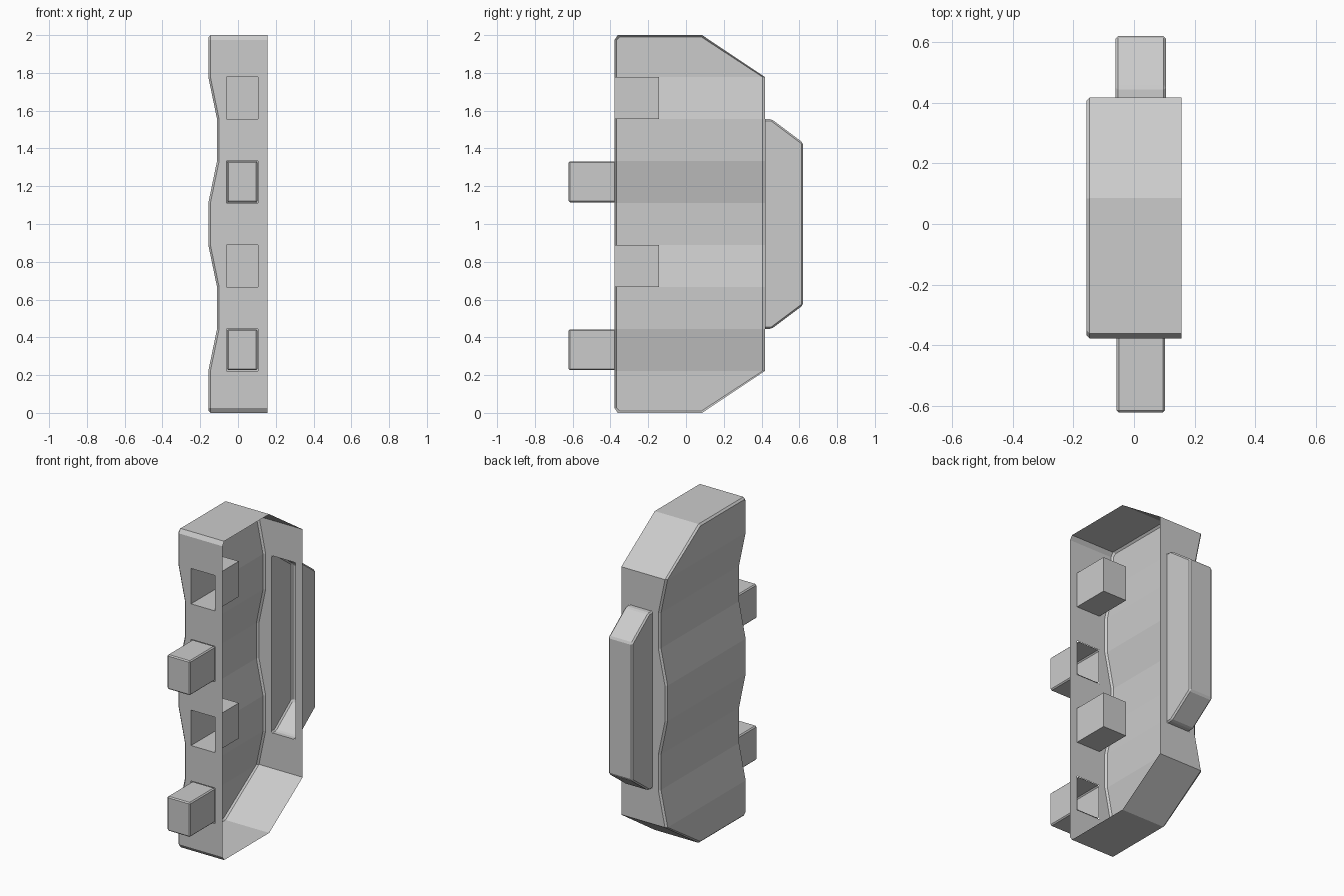
import bpy, bmesh

if "Cube" in bpy.data.objects:
    bpy.data.objects.remove(bpy.data.objects["Cube"])

F, B = -0.378, 0.417        # front and back wall planes
L = 2 / 9                   # height of one corrugation band
RIM, C = 0.157, 0.011       # open rim on +x, edge chamfer
HX0, HX1 = -0.061, 0.106    # x range of wall openings
WAVE = [-.157, -.157, -.111, -.111, -.157, -.157, -.111, -.111, -.157, -.157]


def wave(z):
    k = min(int(z / L + 1e-6), 8)
    t = z / L - k
    return WAVE[k] * (1 - t) + WAVE[k + 1] * t


def finish(name, bm):
    bmesh.ops.remove_doubles(bm, verts=bm.verts[:], dist=1e-5)
    bmesh.ops.recalc_face_normals(bm, faces=bm.faces[:])
    mesh = bpy.data.meshes.new(name)
    bm.to_mesh(mesh)
    bm.free()
    bpy.context.collection.objects.link(bpy.data.objects.new(name, mesh))


def add(bm, coords):
    bm.faces.new([bm.verts.new(c) for c in coords])


def open_prism(name, pts, x0, x1, bevel=0):
    """Extrude a y-z profile along x; the last-to-first edge stays open."""
    bm = bmesh.new()
    for x in (x0, x1):
        add(bm, [(x, y, z) for y, z in pts])
    for (y, z), (v, w) in zip(pts, pts[1:]):
        add(bm, [(x0, y, z), (x1, y, z), (x1, v, w), (x0, v, w)])
    bmesh.ops.remove_doubles(bm, verts=bm.verts[:], dist=1e-5)
    bmesh.ops.recalc_face_normals(bm, faces=bm.faces[:])
    if bevel:
        edges = [e for e in bm.edges if not e.is_boundary
                 and e.calc_face_angle(0) > 0.1]
        bmesh.ops.bevel(bm, geom=edges, offset=bevel, segments=1,
                        affect='EDGES')
    finish(name, bm)


# Thin half shell: outline walls, chamfer and wavy side panel
low = [(F, .025), (F + .017, 0), (.085, 0)]
outline = (low + [(B, L * k) for k in range(1, 9)]
           + [(y, 2 - z) for y, z in reversed(low)]
           + [(F, L * k) for k in range(8, 0, -1)])


def panel(y, z):
    mid = (F + B) / 2
    return (wave(z), mid + (y - mid) * (1 - 2 * C / (B - F)),
            min(max(z, C), 2 - C))


def has_opening(p, q):
    if p[0] != q[0]:
        return False
    band = (p[1] + q[1]) / 2 / L
    if p[0] == B:
        return 2 < band < 7
    return int(band) in (1, 3, 5, 7)


bm = bmesh.new()
for p, q in zip(outline, outline[1:] + outline[:1]):
    wp, wq = wave(p[1]) + C, wave(q[1]) + C
    spans = [(RIM, RIM, wp, wq)]
    if has_opening(p, q):
        spans = [(RIM, RIM, HX1, HX1), (HX0, HX0, wp, wq)]
    for a, b, c, d in spans:
        add(bm, [(a, *p), (b, *q), (d, *q), (c, *p)])
    add(bm, [(wp, *p), (wq, *q), panel(*q), panel(*p)])
for k in range(1, 8):
    add(bm, [panel(F, L * k), panel(B, L * k),
             panel(B, L * (k + 1)), panel(F, L * (k + 1))])
end = [(F, L)] + low + [(B, L)]
add(bm, [panel(y, z) for y, z in end])
add(bm, [panel(y, 2 - z) for y, z in end])
finish("shell", bm)

# Hollow pegs and matching sockets on the front wall
for i, k in enumerate((1, 5)):
    z0, z1 = L * k + .004, L * (k + 1) - .002
    open_prism(f"peg_{i + 1}", [(F, z0), (-.622, z0), (-.622, z1), (F, z1)],
               -.057, .102, .007)
    z0, z1 = L * (k + 2), L * (k + 3)
    open_prism(f"socket_{i + 1}", [(F, z0), (-.143, z0), (-.143, z1), (F, z1)],
               HX0, HX1)

# Hollow back ridge with sloped ends
ridge = [(B, 2 * L), (.452, 2 * L), (.62, .57)]
open_prism("back_ridge", ridge + [(y, 2 - z) for y, z in reversed(ridge)],
           HX0, HX1, .009)
